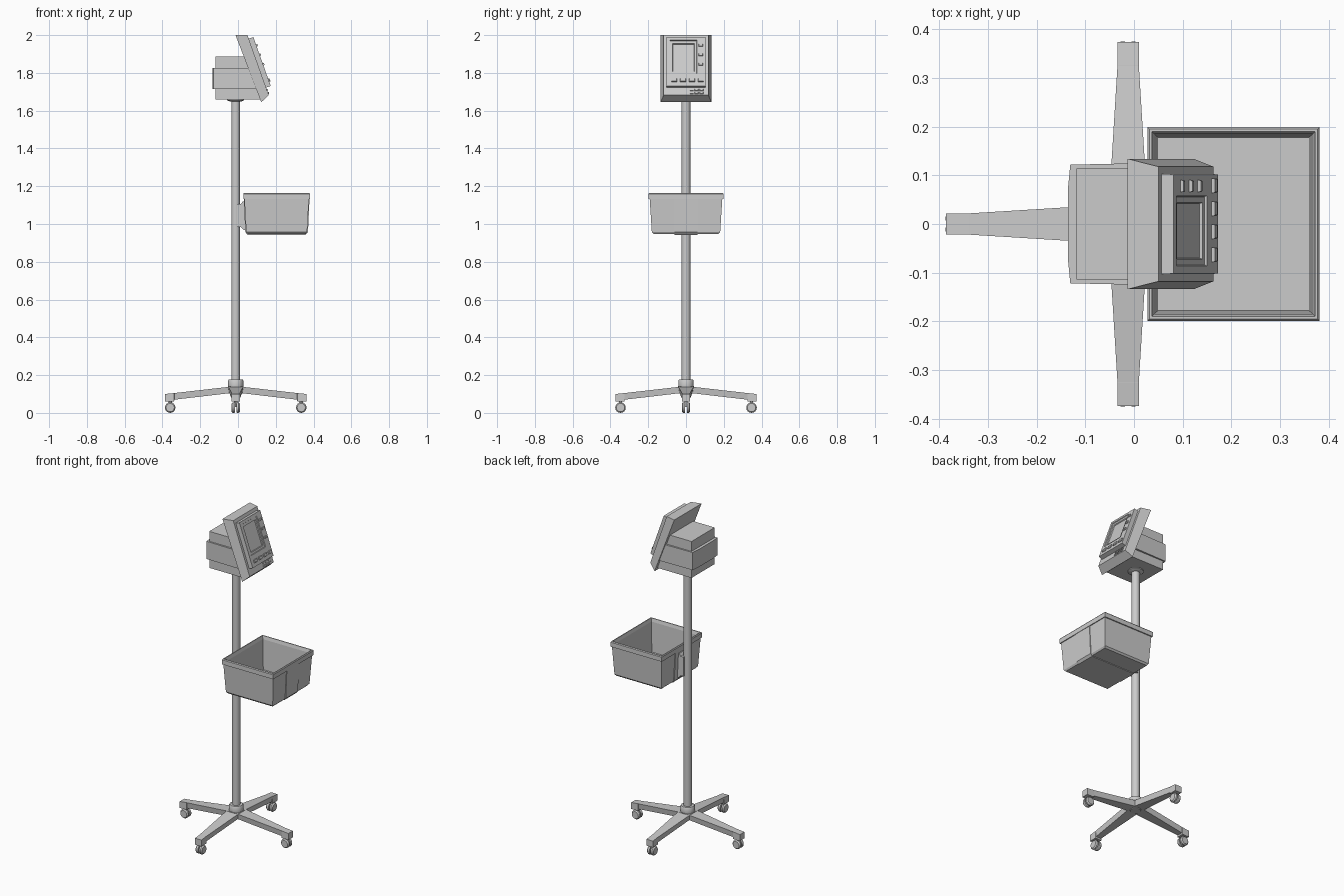
import bpy, bmesh, math
from mathutils import Matrix, Vector

if "Cube" in bpy.data.objects:
    bpy.data.objects.remove(bpy.data.objects["Cube"])

CX = -0.012  # pole axis


def loft(name, rings, mat=Matrix()):
    """Skin a list of matching point rings and cap both ends."""
    bm = bmesh.new()
    loops = [[bm.verts.new(mat @ Vector(p)) for p in r] for r in rings]
    n = len(loops[0])
    for a, b in zip(loops, loops[1:]):
        for i in range(n):
            j = (i + 1) % n
            bm.faces.new((a[i], a[j], b[j], b[i]))
    bm.faces.new(loops[0])
    bm.faces.new(loops[-1])
    bmesh.ops.recalc_face_normals(bm, faces=bm.faces)
    me = bpy.data.meshes.new(name)
    bm.to_mesh(me)
    bm.free()
    ob = bpy.data.objects.new(name, me)
    bpy.context.collection.objects.link(ob)
    return ob


def rect(cx, cy, hx, hy, z):
    return [(cx - hx, cy - hy, z), (cx + hx, cy - hy, z), (cx + hx, cy + hy, z), (cx - hx, cy + hy, z)]


def lathe(name, profile, mat=Matrix(), n=24):
    """Round part from (radius, height) pairs."""
    rings = [[(r * math.cos(2 * math.pi * i / n), r * math.sin(2 * math.pi * i / n), z)
              for i in range(n)] for r, z in profile]
    ob = loft(name, rings, mat)
    bpy.context.view_layer.objects.active = ob
    ob.select_set(True)
    bpy.ops.object.shade_smooth_by_angle(angle=math.radians(30))
    ob.select_set(False)
    return ob


def side_extrude(name, profile, hy0, hy1=None):
    """Extrude an (x, z) profile along y, symmetric."""
    return loft(name, [[(x, y, z) for x, z in profile] for y in (-hy0, hy1 or hy0)])


# Pole and hub collars
at_pole = Matrix.Translation((CX, 0, 0))
lathe("pole", [(0.0235, 0.12), (0.0235, 1.662)], at_pole)
lathe("hub_collar", [(0.03, 0.1), (0.041, 0.135), (0.041, 0.17), (0.037, 0.177)], at_pole)
lathe("head_mount", [(0.03, 1.648), (0.045, 1.655), (0.045, 1.665)], at_pole)

# Four legs with twin-wheel casters
for k in range(4):
    rot = at_pole @ Matrix.Rotation(k * math.pi / 2, 4, 'Z')
    sections = [(0.0, 0.042, 0.036, 0.108, 0.142), (0.325, 0.022, 0.018, 0.070, 0.105),
                (0.326, 0.022, 0.022, 0.060, 0.105), (0.374, 0.022, 0.022, 0.060, 0.100)]
    loft(f"leg_{k+1}", [[(r, -wt, zt), (r, wt, zt), (r, wb, zb), (r, -wb, zb)]
                        for r, wt, wb, zb, zt in sections], rot)
    lathe(f"caster_stem_{k+1}", [(0.009, 0.03), (0.009, 0.065)],
          rot @ Matrix.Translation((0.347, 0, 0)), 12)
    for s in (-1, 1):
        m = rot @ Matrix.Translation((0.347, 0, 0.028)) @ Matrix.Rotation(-s * math.pi / 2, 4, 'X')
        lathe(f"caster_wheel_{k+1}_{'a' if s < 0 else 'b'}",
              [(0.026, 0.004), (0.028, 0.007), (0.028, 0.015), (0.022, 0.022)], m, 16)

# Basket: open tapered tub with a thick rim
BX = 0.2045
loft("basket", [rect(BX, 0, *d) for d in (
    (0.154, 0.172, 0.947), (0.161, 0.181, 0.957), (0.171, 0.192, 1.132),
    (0.1765, 0.199, 1.132), (0.1765, 0.199, 1.160), (0.173, 0.195, 1.165),
    (0.168, 0.190, 1.165), (0.163, 0.185, 1.145), (0.155, 0.178, 0.960))])

# Raised strap wrapping both ends and the underside of the basket
strap = [(BX + s * dx, z) for s, dx, z in (
    (-1, 0.174, 1.132), (-1, 0.166, 0.957), (-1, 0.154, 0.943),
    (1, 0.154, 0.943), (1, 0.166, 0.957), (1, 0.174, 1.132),
    (1, 0.165, 1.132), (1, 0.157, 0.957), (-1, 0.157, 0.957), (-1, 0.165, 1.132))]
side_extrude("basket_strap", strap, 0.06)

# Bracket between pole and basket
side_extrude("basket_bracket", [(-0.005, 0.985), (0.015, 0.985), (0.03, 0.968), (0.045, 0.968),
                                (0.04, 1.12), (0.025, 1.12), (0.015, 1.105), (-0.005, 1.105)], 0.03)


# Rear housing of the head, running into the tilted back plane
def back_x(z):
    return 0.389 * (2.0 - z) - 0.005


def housing(name, z0, z1, plan):
    """Plan outline (x, half width); the last point lies on the tilted plane."""
    rings = []
    for z in (z0, z1):
        half = [(x if x is not None else back_x(z), w) for x, w in plan]
        rings.append([(x, w, z) for x, w in half] + [(x, -w, z) for x, w in reversed(half)])
    return loft(name, rings)


housing("head_housing", 1.66, 1.887, [(-0.118, 0.114), (None, 0.114)])
housing("head_band", 1.715, 1.825, [(-0.136, 0.07), (-0.131, 0.122), (None, 0.126)])

# Tilted display slab, narrower at the front, chamfered below
loft("display_slab", [
    [(-0.013, -0.134, 2.0), (-0.013, 0.134, 2.0), (0.123, 0.134, 1.645), (0.123, -0.134, 1.645)],
    [(0.050, -0.118, 2.0), (0.050, 0.118, 2.0), (0.163, 0.118, 1.682), (0.163, -0.118, 1.682)]])

# Face frame: local x = world y, local y = up the slope, local z = outward
up = Vector((0.050 - 0.163, 0, 2.0 - 1.682)).normalized()
side = Vector((0, 1, 0))
out = side.cross(up)
face = Matrix.Translation((0.163, 0, 1.682)) @ Matrix((side, up, out)).transposed().to_4x4()

# Raised bezel with a sloped recess for the screen
loft("screen_bezel", [rect(0, 0.18, 0.103, 0.138, -0.004), rect(0, 0.18, 0.102, 0.137, 0.026),
                      rect(-0.014, 0.206, 0.072, 0.094, 0.026),
                      rect(-0.014, 0.206, 0.070, 0.092, 0.021),
                      rect(-0.014, 0.204, 0.058, 0.078, 0.021),
                      rect(-0.014, 0.204, 0.056, 0.076, 0.015)], face)


def button(name, x, t, hx, ht, w, h=0.007):
    loft(name, [rect(x, t, hx, ht, w - 0.002), rect(x, t, hx, ht, w + h * 0.6),
                rect(x, t, hx * 0.85, ht * 0.8, w + h)], face)


# Buttons: lower row, side column, and small keys on the slab
for i in range(4):
    button(f"row_button_{i+1}", -0.063 + 0.0473 * i, 0.074, 0.015, 0.009, 0.026)
for i in range(3):
    button(f"side_button_{i+1}", 0.078, 0.27 - 0.053 * i, 0.012, 0.006, 0.026)
for i in range(3):
    for j in range(2):
        button(f"small_key_{i+1}_{j+1}", 0.03 + 0.026 * i, 0.011 + 0.018 * j, 0.010, 0.005, 0.0, 0.005)
